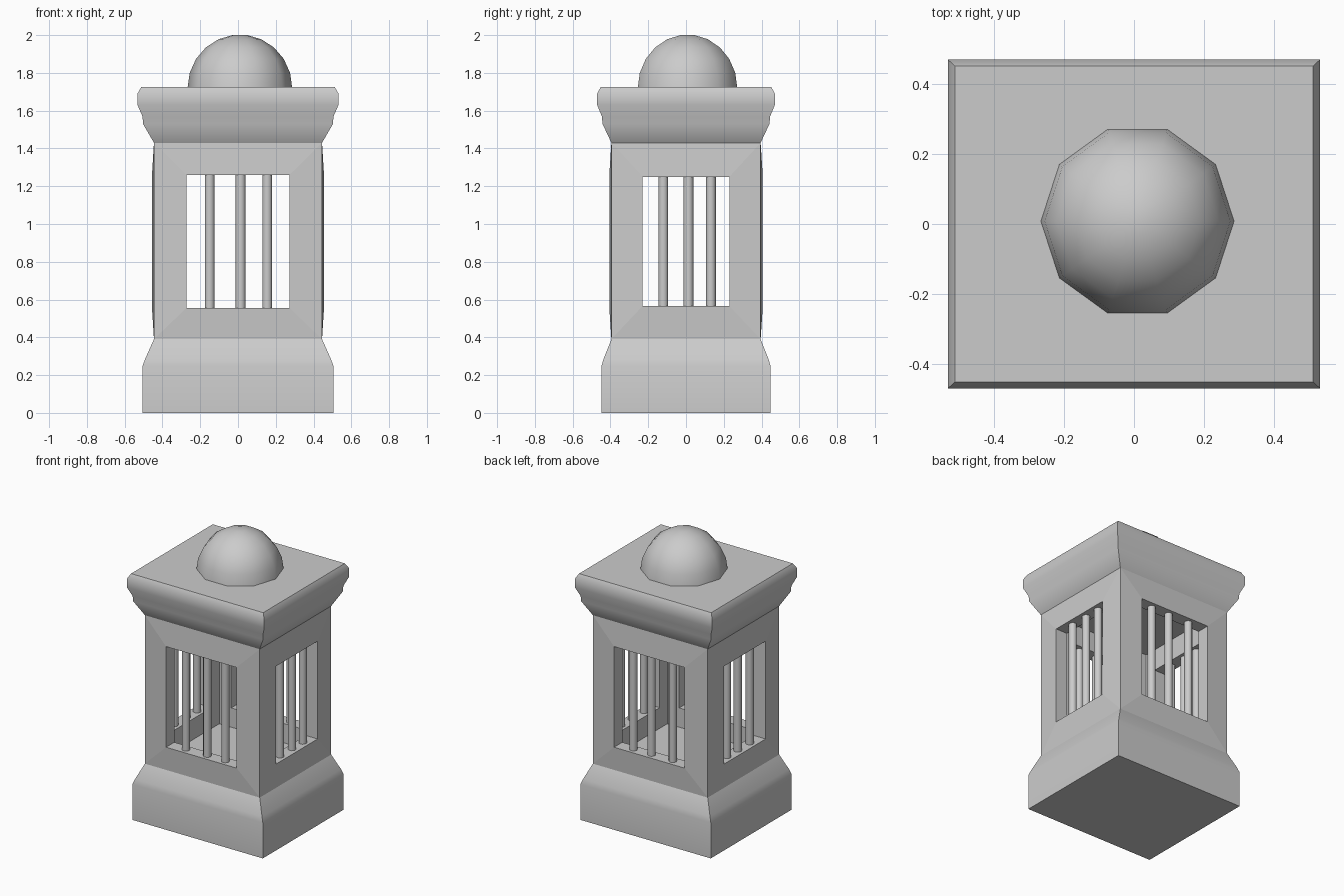
import bpy, bmesh
from math import radians, sin, cos, pi

if "Cube" in bpy.data.objects:
    bpy.data.objects.remove(bpy.data.objects["Cube"])


def finish(name, bm, smooth=None):
    bmesh.ops.recalc_face_normals(bm, faces=bm.faces)
    me = bpy.data.meshes.new(name)
    bm.to_mesh(me)
    bm.free()
    ob = bpy.data.objects.new(name, me)
    bpy.context.collection.objects.link(ob)
    if smooth:
        bpy.ops.object.select_all(action='DESELECT')
        ob.select_set(True)
        bpy.context.view_layer.objects.active = ob
        bpy.ops.object.shade_smooth_by_angle(angle=radians(smooth))
    return ob


def bridge(bm, a, b):
    n = len(a)
    for i in range(n):
        bm.faces.new((a[i], a[(i + 1) % n], b[(i + 1) % n], b[i]))


def loft(name, loops, smooth):
    """Closed solid through a list of point loops."""
    bm = bmesh.new()
    rings = [[bm.verts.new(p) for p in loop] for loop in loops]
    for a, b in zip(rings, rings[1:]):
        bridge(bm, a, b)
    bm.faces.new(rings[0])
    bm.faces.new(rings[-1])
    return finish(name, bm, smooth)


def rect(hx, hy, z):
    return [(-hx, -hy, z), (hx, -hy, z), (hx, hy, z), (-hx, hy, z)]


# Plinth and moulded cap: half x, half y, height
loft("plinth", [rect(*p) for p in (
    (.505, .447, 0), (.505, .447, .25), (.492, .437, .285),
    (.445, .395, .39), (.42, .37, .42))], 30)
loft("cap", [rect(*p) for p in (
    (.42, .37, 1.40), (.445, .395, 1.43), (.503, .442, 1.53), (.505, .445, 1.568),
    (.532, .47, 1.63), (.532, .47, 1.69), (.512, .452, 1.725))], 30)

# Lantern walls: four framed panels, each bulging slightly around its window
OX, OY, T = .445, .395, .08
bm = bmesh.new()
panels = [(False, -1), (False, 1), (True, -1), (True, 1)]
for side, s in panels:
    half, depth = (OY, OX) if side else (OX, OY)
    w, lo, hi = (.23, .565, 1.25) if side else (.273, .555, 1.26)
    rings = []
    for u, d, z0, z1 in ((half, depth, .39, 1.43), (w, depth + .011, lo, hi),
                         (w, depth - T, lo, hi), (half - T, depth - T, .41, 1.41)):
        pts = [(-u, z0), (u, z0), (u, z1), (-u, z1)]
        rings.append([bm.verts.new((s * d, a, z) if side else (a, s * d, z))
                      for a, z in pts])
    for a, b in zip(rings, rings[1:]):
        bridge(bm, a, b)
bmesh.ops.remove_doubles(bm, verts=bm.verts, dist=.0005)
finish("lantern_walls", bm)

# Window bars, three in each opening
for side, s in panels:
    for i, c in enumerate((-.12, .013, .132) if side else (-.15, .014, .155)):
        bottom, top = (.56, 1.255) if side else (.55, 1.265)
        x, y = (s * .41, c) if side else (c, s * .36)
        circle = [(x + .026 * cos(k * pi / 6), y + .026 * sin(k * pi / 6))
                  for k in range(12)]
        loft(f"bar_{'side' if side else 'front'}_{s}_{i}",
             [[(a, b, z) for a, b in circle] for z in (bottom, top)], 40)

# Ten-sided smooth dome
dome = []
for k in range(6):
    t = radians(min(16.5 * k, 82))
    r = .277 * cos(t)
    dome.append([(.01 + r * cos(j * pi / 5), .008 + r * sin(j * pi / 5),
                  1.72 + .28 * sin(t) / sin(radians(82))) for j in range(10)])
loft("dome", dome, 45)
